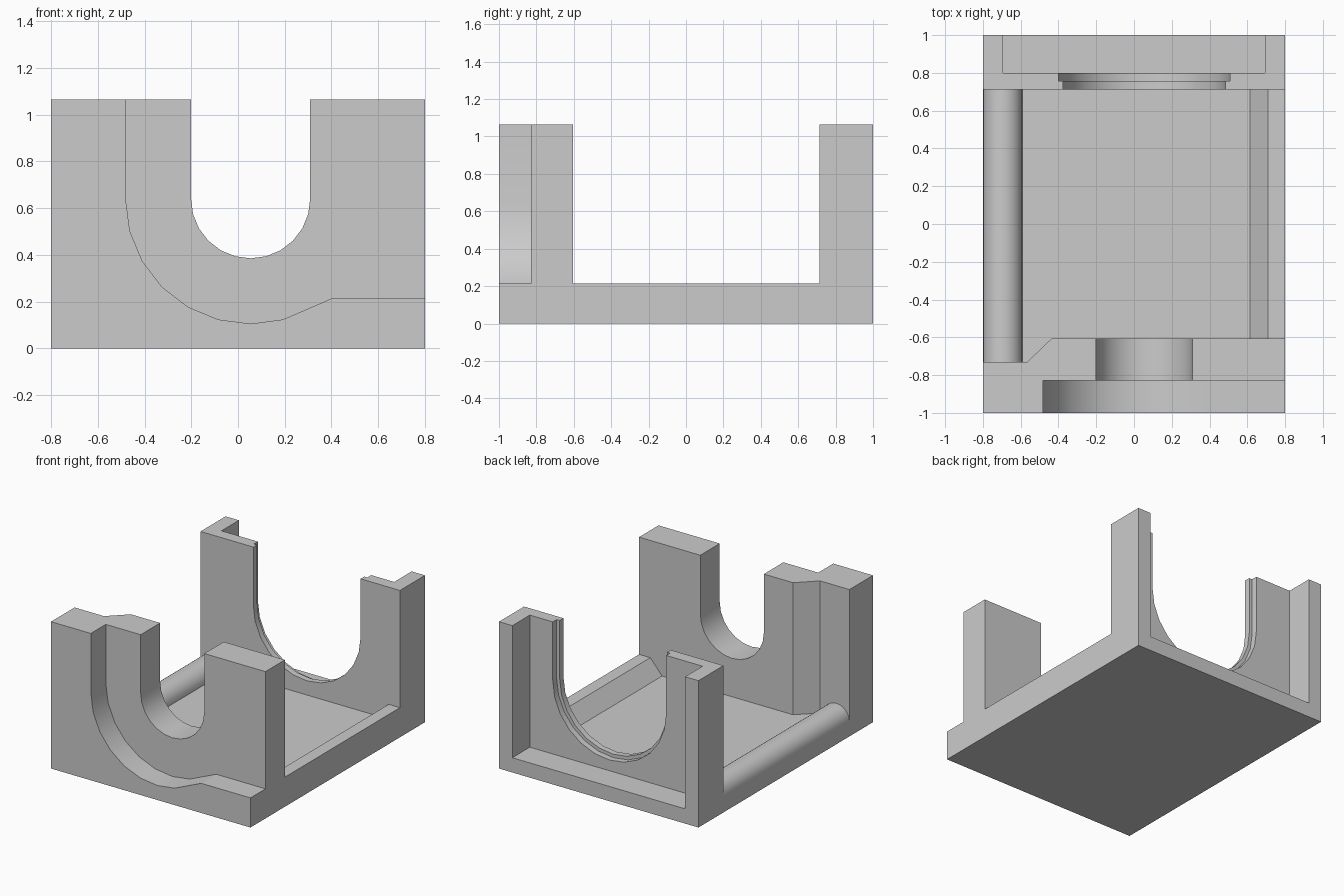
import bpy, bmesh, math
from mathutils import Vector

if "Cube" in bpy.data.objects:
    bpy.data.objects.remove(bpy.data.objects["Cube"], do_unlink=True)

TOP, OVER = 1.065, 1.2        # wall height, and height cutters reach
FLOOR, RIM = 0.107, 0.215     # inner floor and side rim heights
CX, CZ = 0.054, 0.64          # axis shared by all the round openings

grey = bpy.data.materials.new("plain grey")
grey.use_nodes = True
colour = (0.6, 0.6, 0.6, 1)
grey.diffuse_color = colour
grey.node_tree.nodes["Principled BSDF"].inputs["Base Color"].default_value = colour


def prism(name, profile, lo, hi, axis="y"):
    """Extrude a 2D profile along y (xz profile) or along z (xy profile)."""
    bm = bmesh.new()
    start = [(a, lo, b) if axis == "y" else (a, b, lo) for a, b in profile]
    face = bm.faces.new([bm.verts.new(p) for p in start])
    step = Vector((0, hi - lo, 0)) if axis == "y" else Vector((0, 0, hi - lo))
    new = bmesh.ops.extrude_face_region(bm, geom=[face])["geom"]
    bmesh.ops.translate(bm, vec=step, verts=[g for g in new if isinstance(g, bmesh.types.BMVert)])
    bmesh.ops.recalc_face_normals(bm, faces=bm.faces)
    mesh = bpy.data.meshes.new(name)
    bm.to_mesh(mesh)
    bm.free()
    mesh.materials.append(grey)
    ob = bpy.data.objects.new(name, mesh)
    bpy.context.collection.objects.link(ob)
    return ob


def rect(x0, x1, y0, y1):
    return [(x0, y0), (x1, y0), (x1, y1), (x0, y1)]


def arc(cx, cz, r, start, end, step=15):
    return [(cx + r * math.cos(math.radians(a)), cz + r * math.sin(math.radians(a)))
            for a in range(start, end + (1 if step > 0 else -1), step)]


def u_shape(r):
    return [(CX - r, OVER)] + arc(CX, CZ, r, 180, 360) + [(CX + r, OVER)]


def combine(target, tool, operation):
    """Apply a boolean and discard the tool."""
    tool.hide_render = True
    mod = target.modifiers.new("cut", "BOOLEAN")
    mod.operation, mod.solver, mod.object = operation, "EXACT", tool
    bpy.context.view_layer.objects.active = target
    bpy.ops.object.modifier_apply(modifier=mod.name)
    bpy.data.objects.remove(tool, do_unlink=True)


# Solid block
housing = prism("housing", rect(-0.8, 0.8, -1, 1), 0, TOP, "z")

# Inner bay: flat floor, round bar on one side, sloped rim on the other
bay_section = ([(-0.9, OVER), (-0.9, FLOOR)]
               + arc(-0.695, FLOOR, 0.105, 180, 0, -15)
               + [(0.615, FLOOR), (0.71, RIM), (0.9, RIM), (0.9, OVER)])
bay = prism("bay_cutter", bay_section, -0.95, 0.95)
bay_plan = [(-1, -0.73), (-0.565, -0.73), (-0.435, -0.605), (1, -0.605), (1, 0.713), (-1, 0.713)]
combine(bay, prism("bay_plan", bay_plan, 0.01, 1.5, "z"), "INTERSECT")

# Stepped recess on the front wall
front_section = ([(CX - 0.535, OVER)] + arc(CX, CZ, 0.535, 180, 285)
                 + [(0.405, RIM), (0.9, RIM), (0.9, OVER)])

cutters = [
    bay,
    prism("front_recess", front_section, -1.1, -0.828),
    prism("front_opening", u_shape(0.255), -1.05, -0.5),
    prism("back_recess", rect(-0.693, 0.693, FLOOR, OVER), 0.8, 1.1),
    prism("back_opening_outer", u_shape(0.455), 0.756, 0.85),
    prism("back_opening_inner", u_shape(0.43), 0.6, 0.82),
]
for cutter in cutters:
    combine(housing, cutter, "DIFFERENCE")

# Smooth the round surfaces, keep the corners crisp
bpy.ops.object.select_all(action="DESELECT")
housing.select_set(True)
bpy.context.view_layer.objects.active = housing
bpy.ops.object.shade_smooth_by_angle(angle=math.radians(20))
